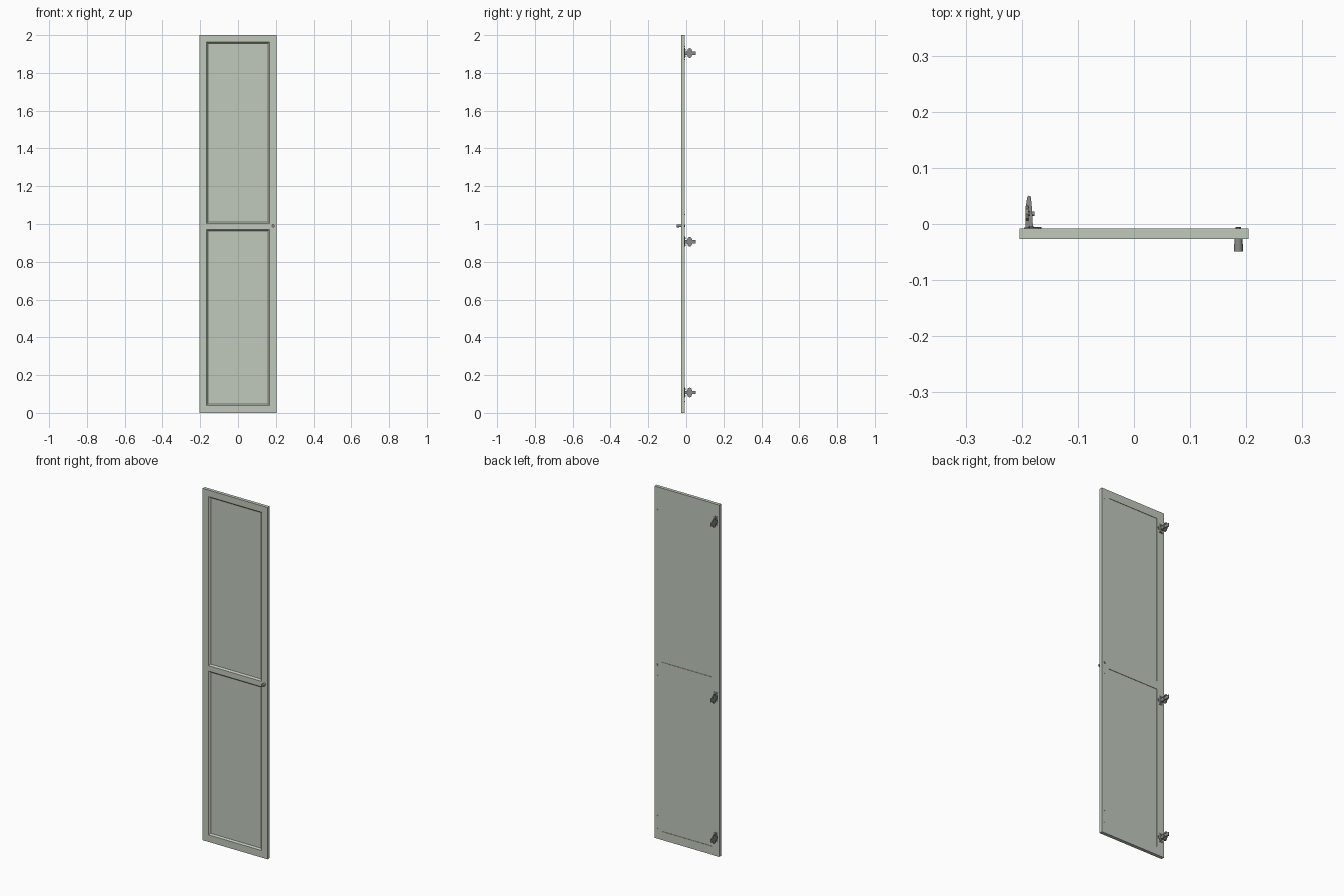
import bpy, bmesh, math
from mathutils import Vector, Matrix

cube = bpy.data.objects.get("Cube")
if cube:
    bpy.data.objects.remove(cube)


def material(name, rgb):
    m = bpy.data.materials.new(name)
    m.use_nodes = True
    colour = (*rgb, 1)
    m.diffuse_color = colour
    m.node_tree.nodes["Principled BSDF"].inputs["Base Color"].default_value = colour
    return m


SAGE = material("sage paint", (0.53, 0.58, 0.50))
METAL = material("grey metal", (0.26, 0.26, 0.25))


def finish(name, bm, mat, smooth=False):
    bmesh.ops.recalc_face_normals(bm, faces=bm.faces)
    mesh = bpy.data.meshes.new(name)
    bm.to_mesh(mesh)
    bm.free()
    mesh.materials.append(mat)
    ob = bpy.data.objects.new(name, mesh)
    bpy.context.collection.objects.link(ob)
    if smooth:
        bpy.ops.object.select_all(action='DESELECT')
        ob.select_set(True)
        bpy.context.view_layer.objects.active = ob
        bpy.ops.object.shade_smooth_by_angle()
    return ob


def extrude(name, points, offset, mat):
    """Closed outline swept along an offset."""
    bm = bmesh.new()
    face = bm.faces.new([bm.verts.new(p) for p in points])
    new = bmesh.ops.extrude_face_region(bm, geom=[face])["geom"]
    bmesh.ops.translate(bm, vec=Vector(offset),
                        verts=[v for v in new if isinstance(v, bmesh.types.BMVert)])
    return finish(name, bm, mat)


def box(name, x, y, z, mat):
    return extrude(name, [(x[0], y[0], z[0]), (x[1], y[0], z[0]),
                          (x[1], y[1], z[0]), (x[0], y[1], z[0])],
                   (0, 0, z[1] - z[0]), mat)


def disc(name, centre, radius, depth, mat, axis='Y', sides=24):
    bm = bmesh.new()
    turn = Matrix.Rotation(math.pi / 2, 4, 'X' if axis == 'Y' else 'Y')
    bmesh.ops.create_cone(bm, cap_ends=True, segments=sides, radius1=radius,
                          radius2=radius, depth=depth,
                          matrix=Matrix.Translation(centre) @ turn)
    return finish(name, bm, mat, True)


FRONT, BACK, STEP = -0.027, -0.008, -0.021
HALF, INNER, EDGE = 0.204, 0.158, 0.166

# Stiles with a sloped moulding on the inner front edge
for side, label in ((-1, "right"), (1, "left")):
    outline = [(HALF, FRONT), (EDGE, FRONT), (EDGE - 0.003, STEP - 0.003),
               (INNER, STEP + 0.003), (INNER, BACK), (HALF, BACK)]
    extrude(label + "_stile", [(side * x, y, 0) for x, y in outline], (0, 0, 2), SAGE)


# Rails, moulded only on the edges that face a panel
def rail(name, low, high, mould_low, mould_high):
    outline = [(BACK, low), (BACK, high)]
    if mould_high:
        outline += [(STEP + 0.003, high), (STEP - 0.003, high - 0.005), (FRONT, high - 0.008)]
    else:
        outline += [(FRONT, high)]
    if mould_low:
        outline += [(FRONT, low + 0.008), (STEP - 0.003, low + 0.005), (STEP + 0.003, low)]
    else:
        outline += [(FRONT, low)]
    extrude(name, [(-EDGE, y, z) for y, z in outline], (2 * EDGE, 0, 0), SAGE)


rail("bottom_rail", 0, 0.048, False, True)
rail("middle_rail", 0.963, 1.010, True, True)
rail("top_rail", 1.955, 2, True, False)

# Recessed panels
for label, low, high in (("lower", 0.04, 0.97), ("upper", 1.0, 1.96)):
    box(label + "_panel", (-EDGE, EDGE), (-0.0185, -0.0105), (low, high), SAGE)

# Knob with a slightly flared head, and its screw at the back
KNOB_X, KNOB_Z = 0.186, 0.99
disc("knob_stem", (KNOB_X, -0.034, KNOB_Z), 0.007, 0.016, METAL)
disc("knob_head", (KNOB_X, -0.0425, KNOB_Z), 0.008, 0.013, METAL)
disc("knob_screw", (KNOB_X, -0.0075, KNOB_Z), 0.005, 0.004, METAL)

# Small plugs on the back of the closing stile
for z in (0.06, 0.13, 0.93, 1.05, 1.87, 1.94):
    disc("stile_plug", (0.186, -0.0075, z), 0.003, 0.002, SAGE, sides=12)

# Concealed hinges: flange, cup, tapered arm, winged mounting plate and screws
for label, z in (("lower", 0.108), ("middle", 0.906), ("upper", 1.905)):
    name = label + "_hinge_"
    box(name + "flange", (-0.196, -0.17), (-0.009, -0.006), (z - 0.026, z + 0.026), METAL)
    disc(name + "cup", (-0.178, -0.0075, z), 0.0135, 0.005, METAL)
    arm = [(-0.193, -0.008), (-0.193, 0.03), (-0.1905, 0.047), (-0.188, 0.051),
           (-0.184, 0.049), (-0.182, 0.03), (-0.180, -0.008)]
    extrude(name + "arm", [(x, y, z - 0.009) for x, y in arm], (0, 0, 0.018), METAL)
    wings = [(0.006, 0.010), (0.010, 0.023), (0.018, 0.026), (0.027, 0.023), (0.032, 0.010)]
    outline = wings + [(y, -h) for y, h in reversed(wings)]
    extrude(name + "mounting_plate", [(-0.193, y, z + h) for y, h in outline],
            (0.005, 0, 0), METAL)
    for dz in (-0.018, 0.018):
        disc(name + "plate_screw", (-0.187, 0.018, z + dz), 0.004, 0.004, METAL, 'X', 16)
        disc(name + "flange_screw", (-0.183, -0.005, z + dz), 0.004, 0.003, METAL, sides=16)
    disc(name + "arm_screw", (-0.18, 0.018, z), 0.004, 0.005, METAL, 'X', 16)
